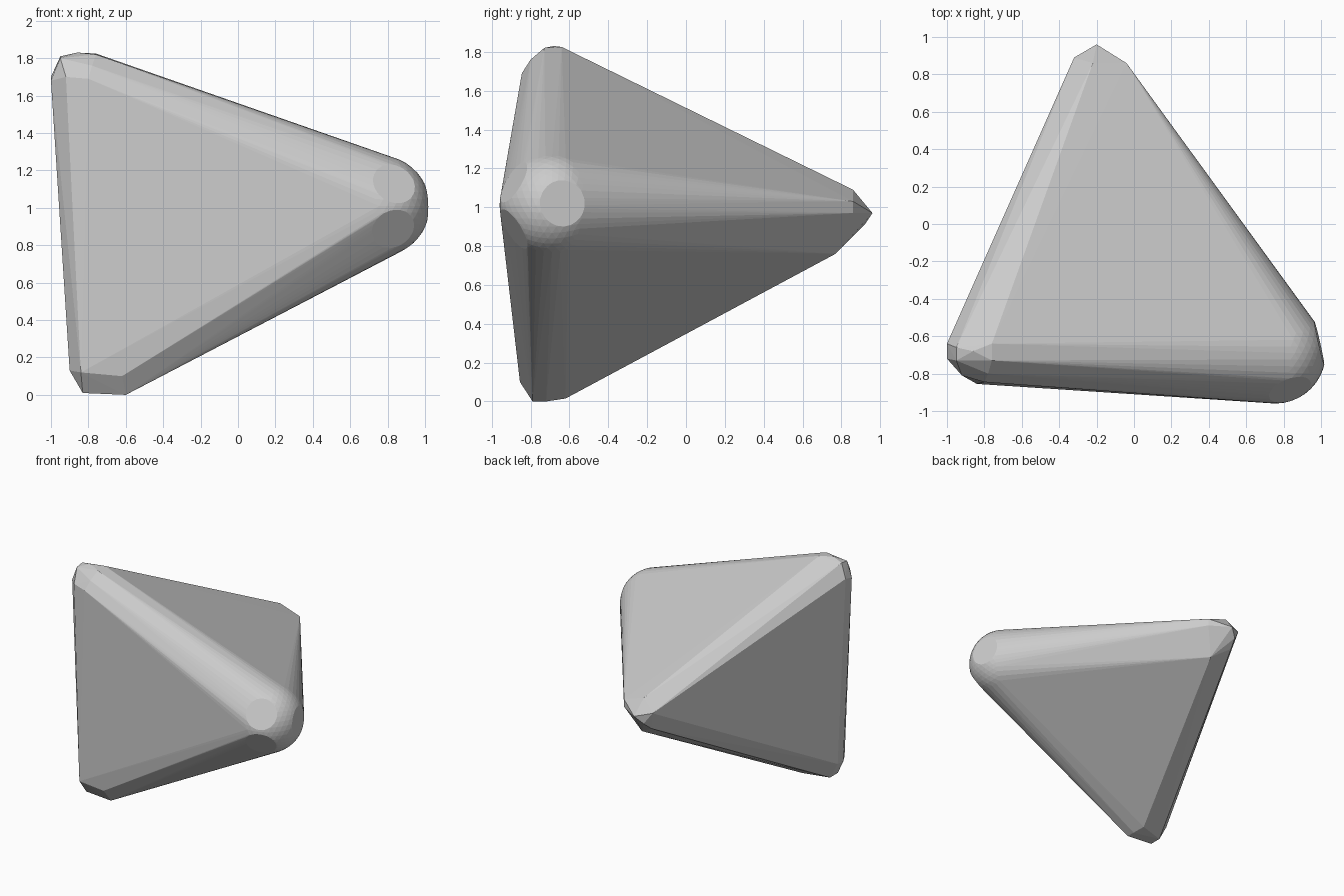
import bpy, bmesh
from mathutils import Vector

if "Cube" in bpy.data.objects:
    bpy.data.objects.remove(bpy.data.objects["Cube"])

# Three small chiselled corners of the wedge
top_left = [(-.76, -.64, 1.825), (-.76, -.73, 1.82), (-.86, -.68, 1.83),
            (-.80, -.845, 1.69), (-.78, -.80, 1.76), (-.95, -.66, 1.81),
            (-.95, -.73, 1.80), (-1, -.64, 1.70), (-1, -.72, 1.68), (-.92, -.81, 1.70)]
bottom_left = [(-.90, -.75, .13), (-.90, -.68, .14), (-.84, -.855, .12),
               (-.62, -.855, .10), (-.60, -.79, .0), (-.60, -.72, .0),
               (-.83, -.78, .01), (-.83, -.68, .01), (-.62, -.62, .015)]
back = [(-.04, .86, 1.03), (-.04, .86, .97), (-.20, .96, .97), (-.32, .89, 1.0),
        (-.22, .86, 1.09), (-.14, .77, .76), (-.26, .92, .91), (-.28, .85, .85)]

# Large ball corner, flattened by three round facets
centre = Vector((.755, -.69, 1.01))
radius = .27
facets = [((.97, .22, .04), .242), ((.32, -.80, .48), .242), ((.30, -.80, -.50), .242)]
ball = bmesh.new()
bmesh.ops.create_icosphere(ball, subdivisions=4, radius=radius)
for direction, depth in facets:
    n = Vector(direction).normalized()
    geom = ball.verts[:] + ball.edges[:] + ball.faces[:]
    bmesh.ops.bisect_plane(ball, geom=geom, plane_co=n * depth, plane_no=n, clear_outer=True)
ball_points = [v.co + centre for v in ball.verts]
ball.free()

# Stone body: skin stretched over all four corners
bm = bmesh.new()
for p in top_left + bottom_left + back + ball_points:
    bm.verts.new(p)
bmesh.ops.convex_hull(bm, input=bm.verts[:])
loose = [v for v in bm.verts if not v.link_faces]
bmesh.ops.delete(bm, geom=loose, context='VERTS')
bmesh.ops.recalc_face_normals(bm, faces=bm.faces[:])
mesh = bpy.data.meshes.new("wedge_stone")
bm.to_mesh(mesh)
bm.free()
stone = bpy.data.objects.new("wedge_stone", mesh)
bpy.context.collection.objects.link(stone)
